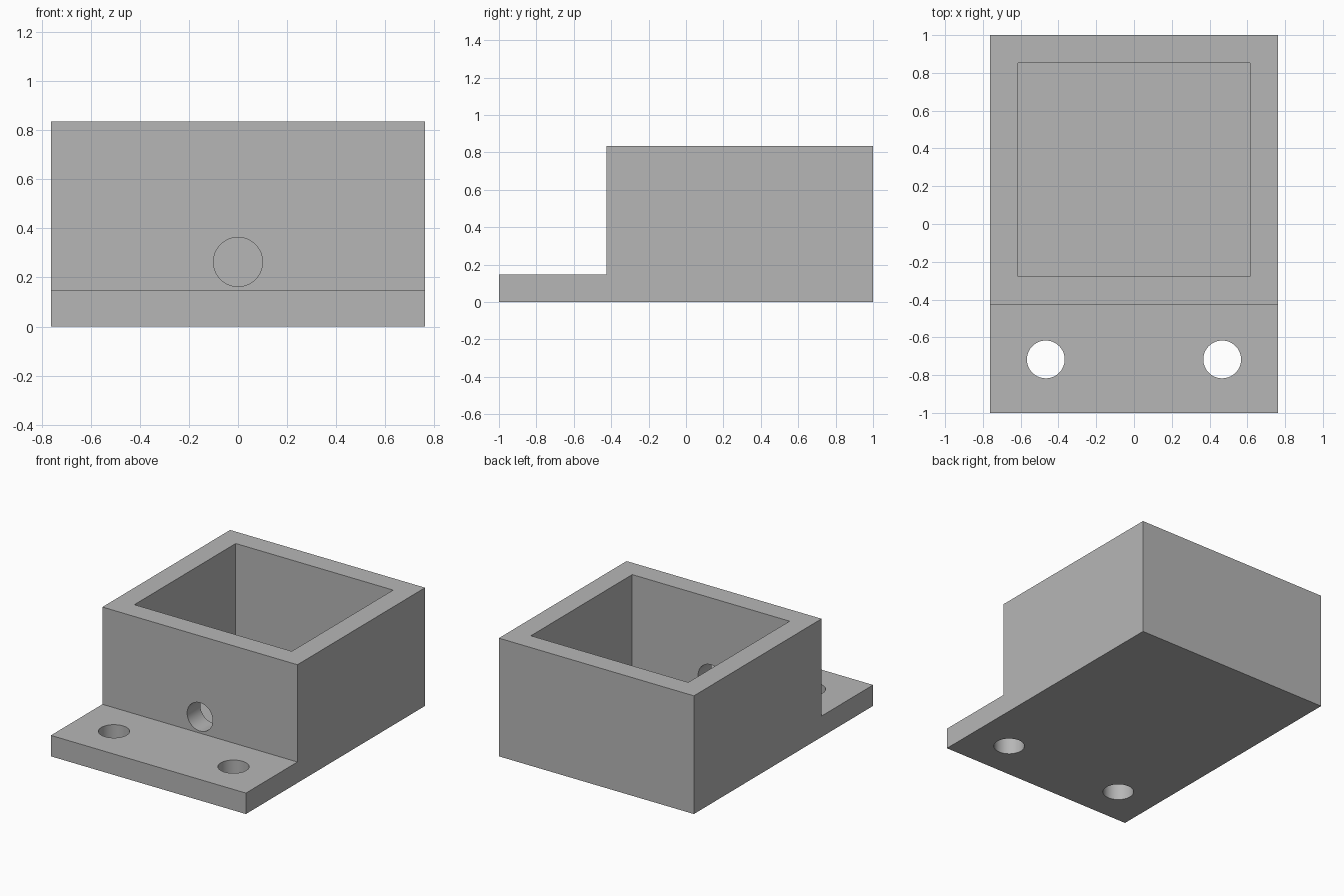
import bpy
import bmesh
from math import radians

cube = bpy.data.objects.get("Cube")
if cube:
    bpy.data.objects.remove(cube, do_unlink=True)

# Overall sizes
HALF_W, WALL, BASE_H, BOX_H = 0.762, 0.147, 0.148, 0.835
BOX_FRONT, HOLE_R = -0.425, 0.1

grey = bpy.data.materials.new("plain grey")
grey.use_nodes = True
colour = (0.47, 0.47, 0.47, 1)
grey.diffuse_color = colour
grey.node_tree.nodes["Principled BSDF"].inputs["Base Color"].default_value = colour


def cut(target, cutter):
    """Subtract the cutter from the target, then discard it."""
    cutter.hide_render = True
    cutter.data.materials.append(grey)
    mod = target.modifiers.new("cut", "BOOLEAN")
    mod.operation = "DIFFERENCE"
    mod.solver = "EXACT"
    mod.object = cutter
    bpy.ops.object.select_all(action="DESELECT")
    target.select_set(True)
    bpy.context.view_layer.objects.active = target
    bpy.ops.object.modifier_apply(modifier=mod.name)
    bpy.data.objects.remove(cutter, do_unlink=True)


def drill(target, centre, depth, rotation=(0, 0, 0)):
    bpy.ops.mesh.primitive_cylinder_add(vertices=64, radius=HOLE_R, depth=depth,
                                        location=centre, rotation=rotation)
    cut(target, bpy.context.object)


# Mounting box: L-shaped side profile extruded across the width
profile = [(-1, 0), (1, 0), (1, BOX_H), (BOX_FRONT, BOX_H),
           (BOX_FRONT, BASE_H), (-1, BASE_H)]
bm = bmesh.new()
face = bm.faces.new([bm.verts.new((-HALF_W, y, z)) for y, z in profile])
side = bmesh.ops.extrude_face_region(bm, geom=[face])
moved = [v for v in side["geom"] if isinstance(v, bmesh.types.BMVert)]
bmesh.ops.translate(bm, verts=moved, vec=(2 * HALF_W, 0, 0))
bmesh.ops.recalc_face_normals(bm, faces=bm.faces)
mesh = bpy.data.meshes.new("mounting_box")
bm.to_mesh(mesh)
bm.free()
mesh.materials.append(grey)
box = bpy.data.objects.new("mounting_box", mesh)
bpy.context.collection.objects.link(box)

# Open cavity with a solid floor
y0, y1 = BOX_FRONT + WALL, 1 - WALL
bpy.ops.mesh.primitive_cube_add(size=1, location=(0, (y0 + y1) / 2, BASE_H + 0.5))
cavity = bpy.context.object
cavity.scale = (2 * (HALF_W - WALL), y1 - y0, 1)
bpy.context.view_layer.update()
cut(box, cavity)

# Screw holes in the front flange
for sign in (-1, 1):
    drill(box, (sign * 0.467, -0.717, BASE_H / 2), 0.5)

# Cable hole through the front wall
drill(box, (0, BOX_FRONT + WALL / 2, 0.263), 0.3, (radians(90), 0, 0))

bpy.ops.object.select_all(action="DESELECT")
box.select_set(True)
bpy.context.view_layer.objects.active = box
bpy.ops.object.shade_smooth_by_angle(angle=radians(30))
